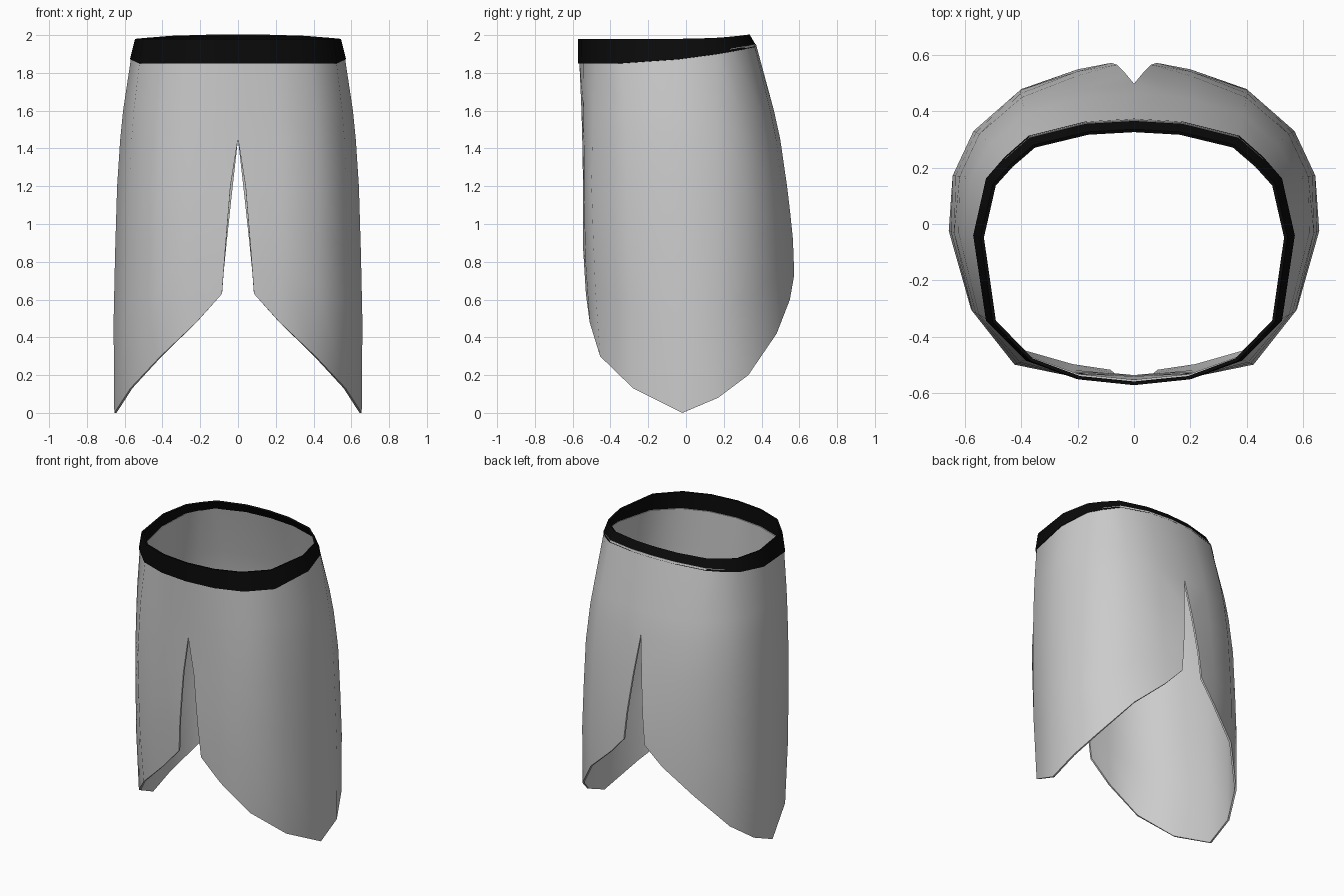
import bpy
import math
from mathutils import Vector

cube = bpy.data.objects.get("Cube")
if cube:
    bpy.data.objects.remove(cube, do_unlink=True)


def make_material(name, rgb):
    mat = bpy.data.materials.new(name)
    mat.use_nodes = True
    mat.diffuse_color = (*rgb, 1)
    shader = mat.node_tree.nodes["Principled BSDF"]
    shader.inputs["Base Color"].default_value = (*rgb, 1)
    shader.inputs["Roughness"].default_value = 0.9
    return mat


def loft_half(name, rings, mat, thickness):
    """Skin the left half from rings running front to back, then mirror and thicken it."""
    n = len(rings[0])
    verts = [p for ring in rings for p in ring]
    faces = [(r * n + c, (r + 1) * n + c, (r + 1) * n + c + 1, r * n + c + 1)
             for r in range(len(rings) - 1) for c in range(n - 1)]
    mesh = bpy.data.meshes.new(name)
    mesh.from_pydata(verts, [], faces)
    mesh.materials.append(mat)
    obj = bpy.data.objects.new(name, mesh)
    bpy.context.collection.objects.link(obj)
    mirror = obj.modifiers.new("Mirror", "MIRROR")
    mirror.merge_threshold = 0.002
    solid = obj.modifiers.new("Thickness", "SOLIDIFY")
    solid.thickness = thickness
    solid.offset = -1
    bpy.ops.object.select_all(action="DESELECT")
    obj.select_set(True)
    bpy.context.view_layer.objects.active = obj
    for mod in ("Mirror", "Thickness"):
        bpy.ops.object.modifier_apply(modifier=mod)
    bpy.ops.object.shade_smooth_by_angle(angle=math.radians(50))
    return obj


def belt_bottom(y):
    return 1.877 + 0.12 * y + 0.13 * y * y


def belt_top(y):
    return 1.98 + 0.17 * max(0, y) ** 2


# Outlines of the left half, front centre to back centre
waist = [(0, -.565), (.2, -.545), (.38, -.48), (.52, -.34), (.565, -.04),
         (.52, .16), (.455, .235), (.37, .31), (.17, .36), (0, .37)]
hips = [(.04, -.545), (.23, -.54), (.425, -.5), (.575, -.31), (.64, -.03),
        (.62, .17), (.55, .32), (.4, .45), (.2, .51), (.03, .535)]
hem = [(.085, -.53, .63), (.22, -.51, .48), (.41, -.455, .3), (.57, -.28, .13), (.655, -.02, 0),
       (.645, .17, .08), (.57, .33, .2), (.4, .48, .42), (.2, .55, .6), (.08, .573, .73)]

waist = [Vector((x, y, belt_bottom(y) + 0.015)) for x, y in waist]
hips = [Vector((x, y, 1.2)) for x, y in hips]
hem = [Vector(p) for p in hem]


def upper_ring(factor, z):
    """Ring between waist and hips, closed at the centre lines."""
    ring = []
    for a, b in zip(waist, hips):
        p = a.lerp(b, factor)
        ring.append(Vector((p.x if a.x else 0, p.y, z)))
    return ring


def lower_ring(factor, bulge):
    ring = [a.lerp(b, factor) for a, b in zip(hips, hem)]
    return [Vector((p.x * bulge, p.y * bulge, p.z)) for p in ring]


# Skirt cloth, slit at front and back
cloth = make_material("grey cloth", (0.6, 0.6, 0.6))
loft_half("skirt", [waist, upper_ring(.58, 1.6), upper_ring(.78, 1.45), hips,
                    lower_ring(.3, 1.01), lower_ring(.6, 1.015), hem], cloth, 0.012)

# Waistband, leaning slightly inward at the sides and back
black = make_material("black band", (0.003, 0.003, 0.003))
low = [Vector((p.x * 1.012, p.y * 1.012, belt_bottom(p.y))) for p in waist]
high = [Vector((p.x * .965, p.y - .025 * max(0, p.y) / .37 - .008, belt_top(p.y))) for p in waist]
loft_half("waistband", [high, low], black, 0.012)
